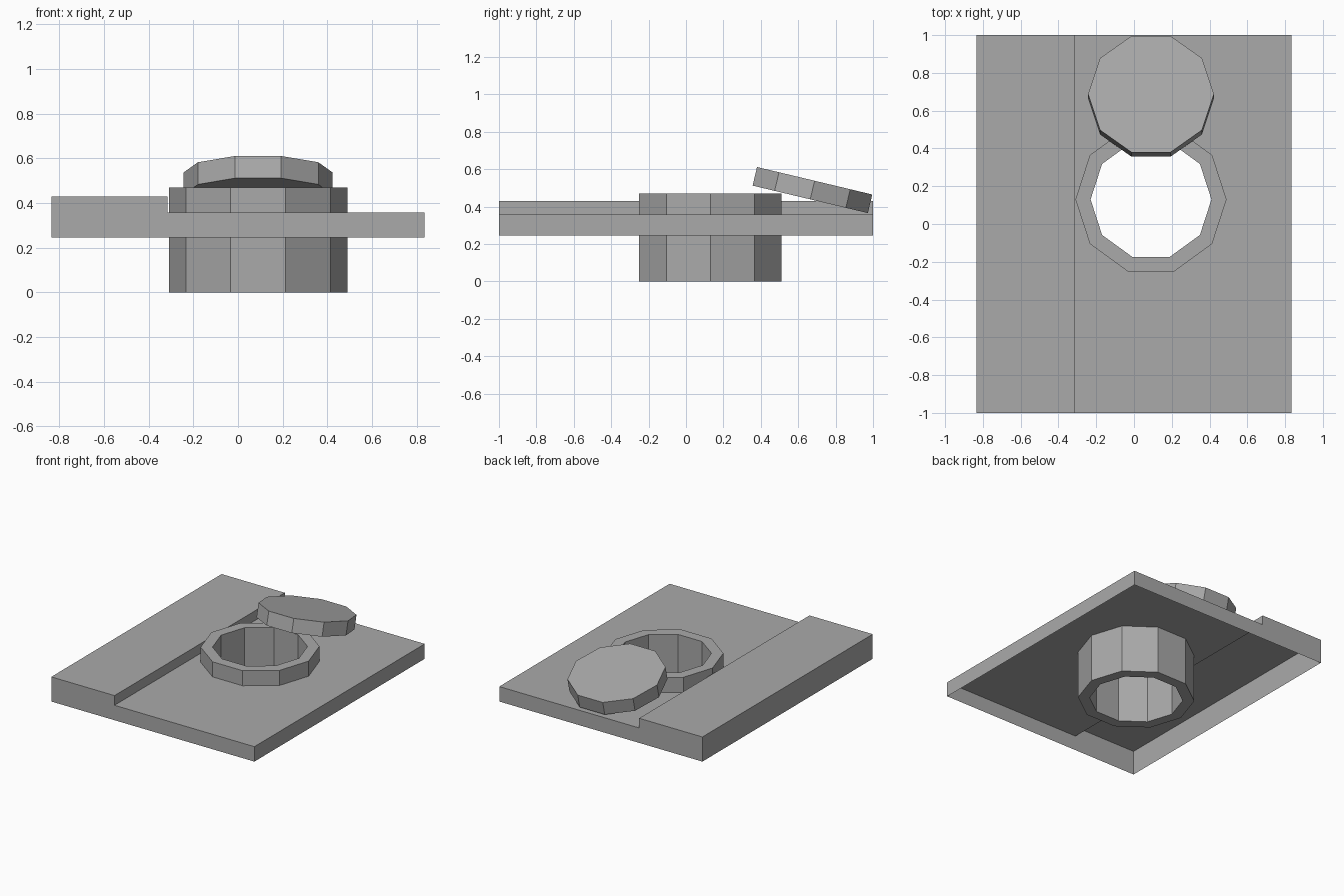
import bpy, bmesh
from math import cos, sin, pi, radians
from mathutils import Matrix, Vector

cube = bpy.data.objects.get("Cube")
if cube:
    bpy.data.objects.remove(cube, do_unlink=True)

SIDES = 10
HOLE = Vector((0.09, 0.13, 0))

grey = bpy.data.materials.new("plain grey")
grey.use_nodes = True
grey.diffuse_color = (0.4, 0.4, 0.4, 1)
grey.node_tree.nodes["Principled BSDF"].inputs["Base Color"].default_value = grey.diffuse_color


def finish(bm, name):
    mesh = bpy.data.meshes.new(name)
    bm.to_mesh(mesh)
    bm.free()
    mesh.materials.append(grey)
    obj = bpy.data.objects.new(name, mesh)
    bpy.context.collection.objects.link(obj)
    return obj


def loop(bm, centre, radius, z):
    """Ten-sided loop of vertices around a centre."""
    return [bm.verts.new((centre.x + radius * cos(2 * pi * i / SIDES),
                          centre.y + radius * sin(2 * pi * i / SIDES), z))
            for i in range(SIDES)]


# Stepped deck: an open-bottomed shell with a hole for the collar
bm = bmesh.new()
profile = [(-0.835, 0.246), (-0.835, 0.429), (-0.315, 0.429),
           (-0.315, 0.357), (0.835, 0.357), (0.835, 0.246)]
front = [bm.verts.new((x, -1, z)) for x, z in profile]
back = [bm.verts.new((x, 1, z)) for x, z in profile]
bm.faces.new(back)
bm.faces.new(front[::-1])
LOW_DECK = 3
for i in range(len(profile) - 1):
    if i != LOW_DECK:
        bm.faces.new((front[i], front[i + 1], back[i + 1], back[i]))

# Low deck surface, filled between its border and the hole
border = [front[LOW_DECK], front[LOW_DECK + 1], back[LOW_DECK + 1], back[LOW_DECK]]
rim = loop(bm, HOLE, 0.38, profile[LOW_DECK][1])
edges = []
for ring in (border, rim):
    for a, b in zip(ring, ring[1:] + ring[:1]):
        edges.append(bm.edges.get((a, b)) or bm.edges.new((a, b)))
filled = bmesh.ops.triangle_fill(bm, use_beauty=True, edges=edges, normal=(0, 0, 1))
for face in filled["geom"]:
    if isinstance(face, bmesh.types.BMFace):
        face.normal_update()
        if face.normal.z < 0:
            face.normal_flip()
finish(bm, "stepped_deck")

# Collar: a ten-sided tube through the deck
bm = bmesh.new()
loops = [loop(bm, HOLE, r, z) for r, z in
         ((0.4, 0), (0.4, 0.469), (0.32, 0.469), (0.32, 0))]
for low, high in zip(loops, loops[1:] + loops[:1]):
    for i in range(SIDES):
        j = (i + 1) % SIDES
        bm.faces.new((low[i], low[j], high[j], high[i]))
finish(bm, "hatch_collar")

# Lid: a solid disc leaning on the collar
bm = bmesh.new()
bottom = loop(bm, Vector(), 0.333, -0.051)
top = loop(bm, Vector(), 0.333, 0.051)
bm.faces.new(top)
bm.faces.new(bottom[::-1])
for i in range(SIDES):
    j = (i + 1) % SIDES
    bm.faces.new((bottom[i], bottom[j], top[j], top[i]))
bm.transform(Matrix.Translation((0.09, 0.676, 0.488)) @ Matrix.Rotation(radians(-13.4), 4, 'X'))
finish(bm, "hatch_lid")
